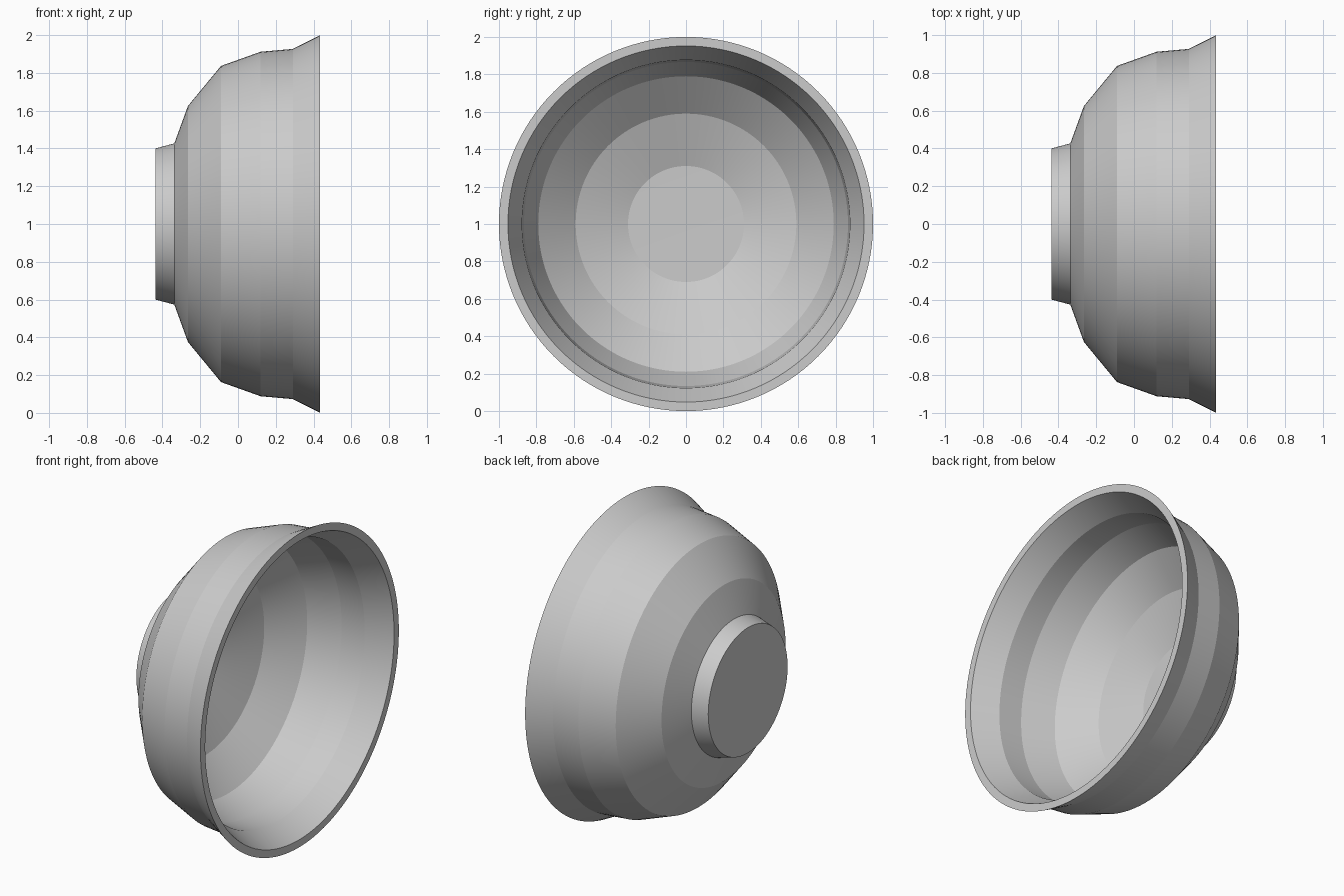
import bpy, bmesh, math

if "Cube" in bpy.data.objects:
    bpy.data.objects.remove(bpy.data.objects["Cube"])

SEGMENTS = 128

# Wall profile as (x along the axis, radius): foot, outside, lip, inside, floor
PROFILE = [
    (-0.437, 0.0), (-0.437, 0.40), (-0.337, 0.427),             # foot
    (-0.265, 0.625), (-0.09, 0.837), (0.12, 0.912),             # outer wall
    (0.29, 0.927), (0.435, 1.0),                                # flared lip
    (0.435, 0.952), (0.28, 0.877), (0.125, 0.866),              # inside of lip
    (-0.065, 0.79), (-0.228, 0.59), (-0.33, 0.31), (-0.335, 0.0),  # inner wall and floor
]

grey = bpy.data.materials.new("light grey")
grey.diffuse_color = (0.6, 0.6, 0.6, 1)
grey.use_nodes = True
grey.node_tree.nodes["Principled BSDF"].inputs["Base Color"].default_value = grey.diffuse_color


def lathe(name, profile, material):
    """Spin a profile around the horizontal x axis at height 1."""
    bm = bmesh.new()
    verts = [bm.verts.new((x, 0, r)) for x, r in profile]
    edges = [bm.edges.new(pair) for pair in zip(verts, verts[1:])]
    bmesh.ops.spin(bm, geom=verts + edges, cent=(0, 0, 0), axis=(1, 0, 0),
                   angle=math.tau, steps=SEGMENTS, use_merge=True)
    bmesh.ops.remove_doubles(bm, verts=bm.verts, dist=1e-4)
    bmesh.ops.recalc_face_normals(bm, faces=bm.faces)
    bmesh.ops.translate(bm, verts=bm.verts, vec=(0, 0, 1))
    mesh = bpy.data.meshes.new(name)
    bm.to_mesh(mesh)
    bm.free()
    mesh.materials.append(material)
    obj = bpy.data.objects.new(name, mesh)
    bpy.context.collection.objects.link(obj)
    return obj


# Bowl lying on its side, opening towards +x
bowl = lathe("bowl", PROFILE, grey)

# Smooth around the bowl, crisp between the bands
bpy.context.view_layer.objects.active = bowl
bowl.select_set(True)
bpy.ops.object.shade_smooth_by_angle(angle=math.radians(4))
